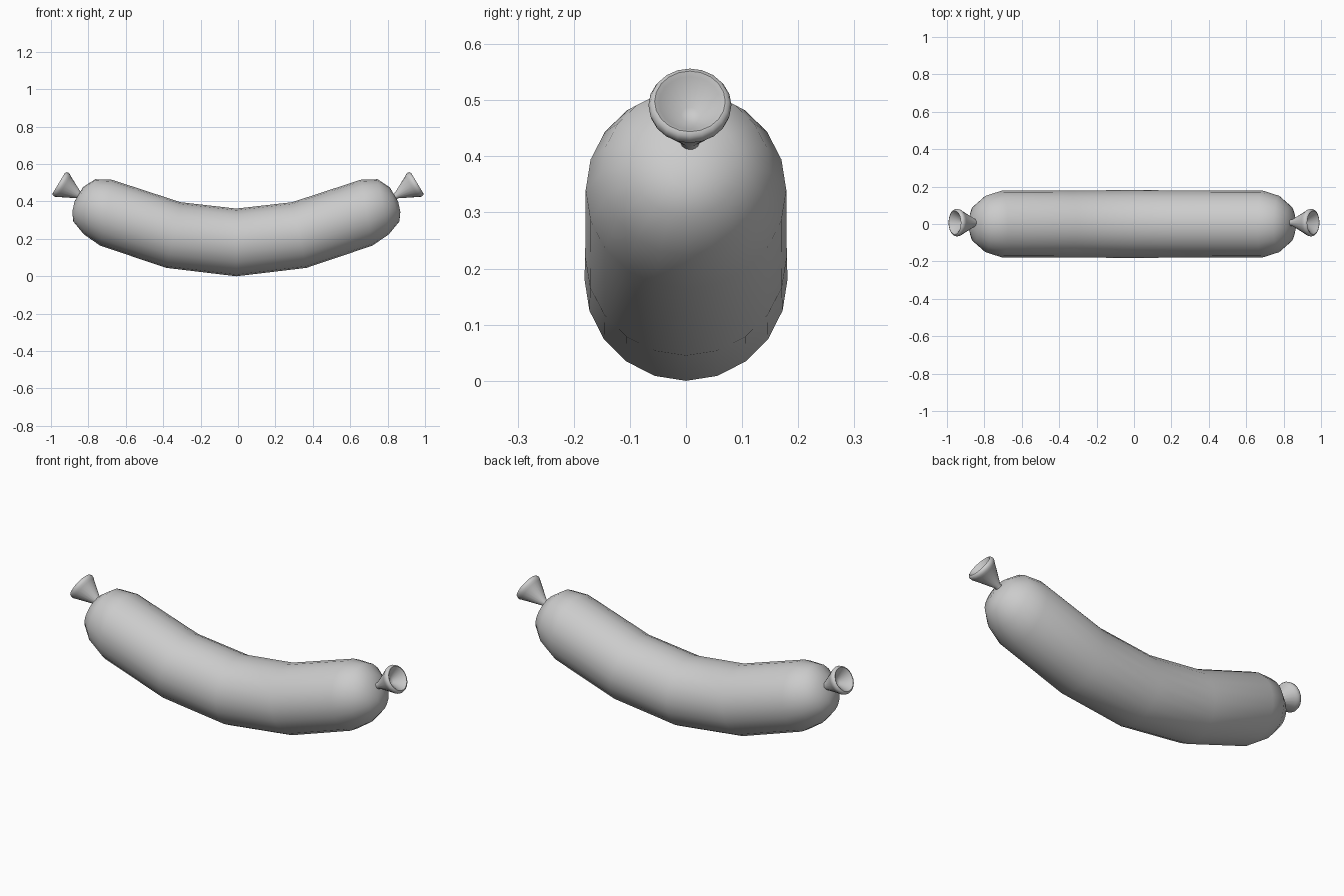
import bpy, bmesh, math
from mathutils import Vector

if "Cube" in bpy.data.objects:
    bpy.data.objects.remove(bpy.data.objects["Cube"])

SIDES = 20

def loft(name, rings):
    """Skin a list of rings (centre, half axis u, half axis v), closing both ends with a pole."""
    bm = bmesh.new()
    loops = []
    for c, u, v in rings:
        loops.append([bm.verts.new(c + u * math.cos(a) + v * math.sin(a))
                      for a in (2 * math.pi * i / SIDES for i in range(SIDES))])
    for a, b in zip(loops, loops[1:]):
        for i in range(SIDES):
            j = (i + 1) % SIDES
            bm.faces.new((a[i], a[j], b[j], b[i]))
    bm.faces.new(loops[0])
    bm.faces.new(loops[-1])
    bmesh.ops.recalc_face_normals(bm, faces=bm.faces)
    mesh = bpy.data.meshes.new(name)
    bm.to_mesh(mesh)
    bm.free()
    obj = bpy.data.objects.new(name, mesh)
    bpy.context.collection.objects.link(obj)
    bpy.context.view_layer.objects.active = obj
    obj.select_set(True)
    bpy.ops.object.shade_smooth_by_angle(angle=math.radians(60))
    obj.select_set(False)
    return obj

# Curved body: lower and upper edge (x, z) of each ring on the right half
half = [((0, 0), (0, .362)),
        ((.375, .045), (.298, .396)),
        ((.728, .164), (.665, .516)),
        ((.815, .224), (.755, .519)),
        ((.872, .293), (.82, .476)),
        ((.877, .345), (.865, .40))]
rings = []
for s in (-1, 1):
    part = []
    for (x0, z0), (x1, z1) in half:
        c = Vector((s * (x0 + x1) / 2 - .009, 0, (z0 + z1) / 2))
        u = Vector((s * (x0 - x1) / 2, 0, (z0 - z1) / 2))
        part.append((c, u, Vector((0, u.length, 0))))
    rings += part[::-1] if s < 0 else part[1:]
loft("sausage_body", rings)

# Flared casing tips: (radius, distance along axis), outside then inside of the funnel
profile = [(.016, -.02), (.018, .005), (.066, .098), (.072, .108), (.074, .119),
           (.070, .129), (.063, .132), (.055, .126), (.016, .085)]
for name, s in (("left_tip", -1), ("right_tip", 1)):
    base = Vector((s * .845, .007, .43))
    axis = Vector((s * .857, 0, .515))
    up = Vector((-s * .515, 0, .857))
    loft(name, [(base + axis * t, up * r, Vector((0, r, 0))) for r, t in profile])
